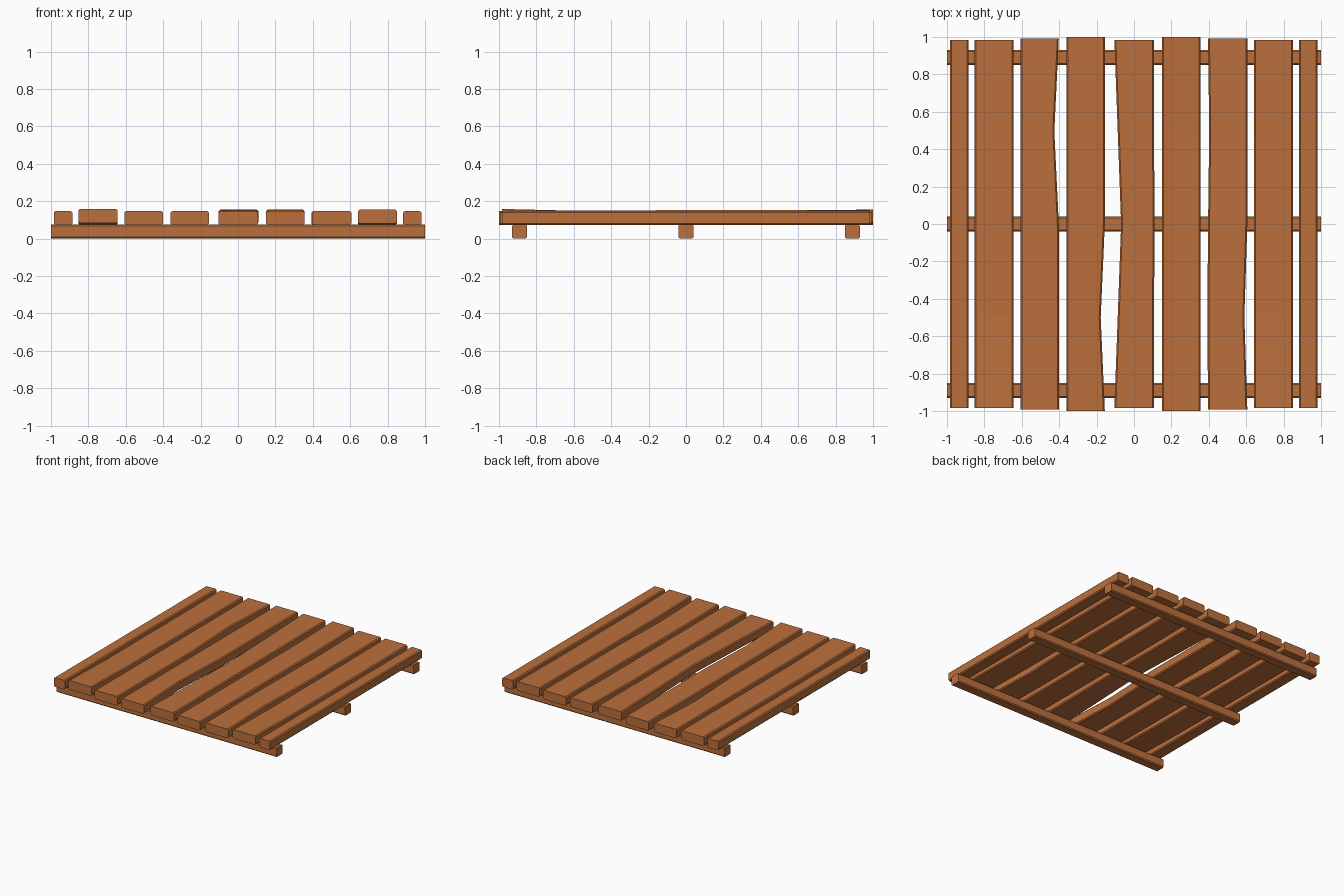
import bpy, bmesh

if "Cube" in bpy.data.objects:
    bpy.data.objects.remove(bpy.data.objects["Cube"])

wood = bpy.data.materials.new("wood")
wood.diffuse_color = (0.50, 0.16, 0.045, 1)
wood.use_nodes = True
wood.node_tree.nodes["Principled BSDF"].inputs["Base Color"].default_value = wood.diffuse_color


def loft(name, stations, along_x=False, c=0.008):
    """Chamfered bar through stations of (position, low side, high side, bottom, top)."""
    bm = bmesh.new()
    rings = []
    for p, a, b, z0, z1 in stations:
        section = [(a + c, z0), (b - c, z0), (b, z0 + c), (b, z1 - c),
                   (b - c, z1), (a + c, z1), (a, z1 - c), (a, z0 + c)]
        rings.append([bm.verts.new((p, s, z) if along_x else (s, p, z))
                      for s, z in section])
    for r, q in zip(rings, rings[1:]):
        for i in range(8):
            j = (i + 1) % 8
            bm.faces.new((r[i], r[j], q[j], q[i]))
    bm.faces.new(rings[0])
    bm.faces.new(rings[-1])
    bmesh.ops.recalc_face_normals(bm, faces=bm.faces)
    mesh = bpy.data.meshes.new(name)
    bm.to_mesh(mesh)
    bm.free()
    mesh.materials.append(wood)
    ob = bpy.data.objects.new(name, mesh)
    bpy.context.collection.objects.link(ob)


# cross beams underneath
for i, y in enumerate((-0.89, 0.0, 0.89)):
    loft(f"cross_beam_{i + 1}",
         [(x, y - 0.04, y + 0.04, 0.0, 0.076) for x in (-1, 1)], True)

# deck planks: left, right, front, back, and warps {station: (left, right, height)}
planks = [
    (-0.985, -0.885, -0.985, 0.985, {}),
    (-0.853, -0.643, -0.985, 0.985, {0: (0, 0, 0.012)}),
    (-0.608, -0.402, -0.992, 0.992, {3: (0, -0.024, 0)}),
    (-0.361, -0.156, -1.0, 1.0, {1: (0, -0.022, 0)}),
    (-0.105, 0.107, -0.985, 0.985,
     {1: (0.018, 0, 0.003), 2: (0.036, 0.003, 0.006), 3: (0.018, 0, 0.006), 4: (0, 0, 0.008)}),
    (0.151, 0.356, -1.0, 1.0, {4: (0, 0, 0.008)}),
    (0.396, 0.606, -0.992, 0.992, {1: (-0.004, -0.016, 0), 3: (0.006, 0, 0)}),
    (0.641, 0.849, -0.985, 0.985, {0: (0, 0, 0.008), 4: (0, 0, 0.004)}),
    (0.882, 0.982, -0.985, 0.985, {}),
]
for n, (a, b, y0, y1, warp) in enumerate(planks):
    stations = []
    for k in range(5):
        da, db, dz = warp.get(k, (0, 0, 0))
        stations.append((y0 + (y1 - y0) * k / 4, a + da, b + db,
                         0.073 + dz, 0.147 + dz))
    loft(f"deck_plank_{n + 1}", stations)
